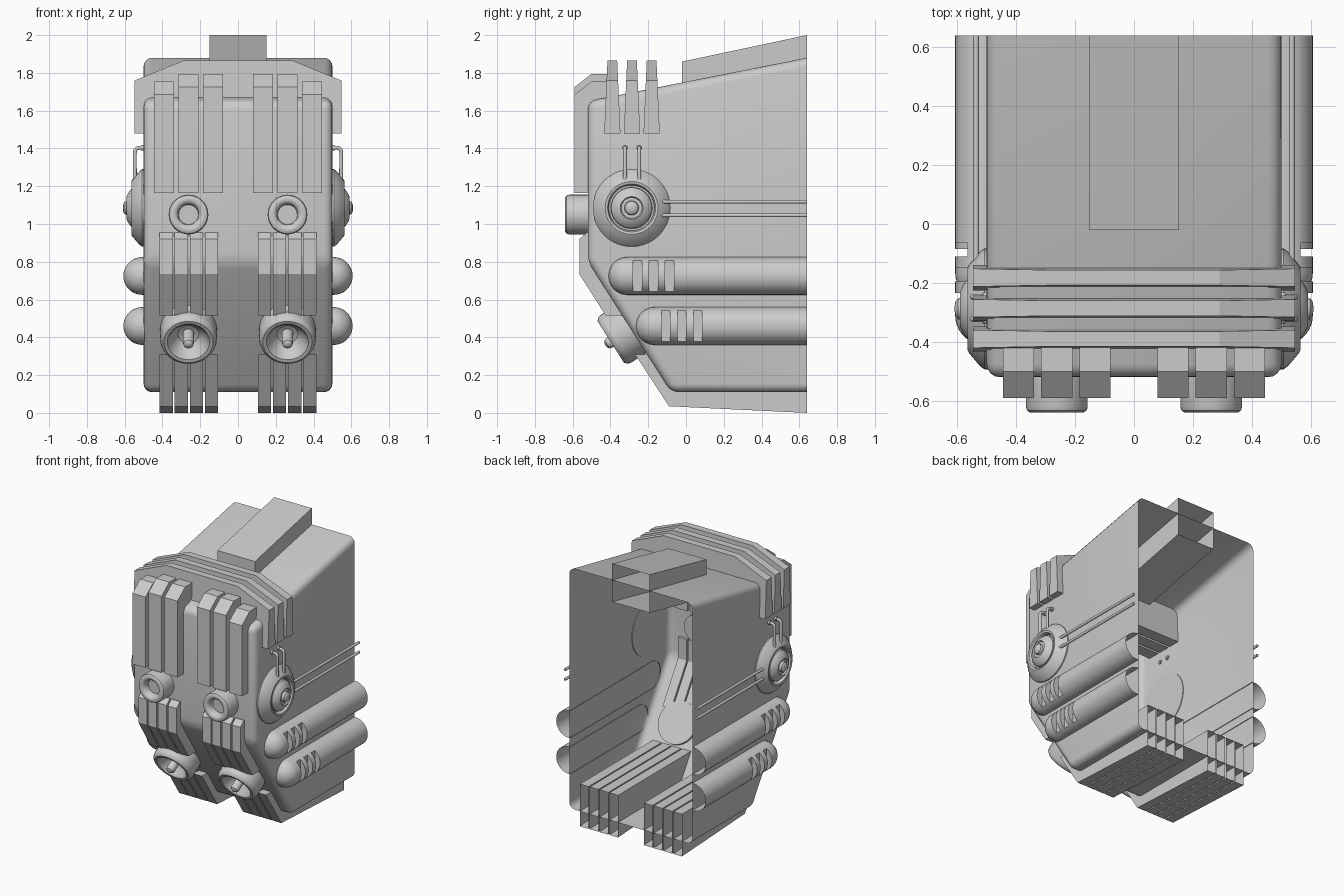
import bpy, bmesh, math
from mathutils import Vector

if "Cube" in bpy.data.objects:
    bpy.data.objects.remove(bpy.data.objects["Cube"])

BACK = 0.64  # open rear plane


def finish(name, bm, angle=None):
    bmesh.ops.recalc_face_normals(bm, faces=bm.faces)
    me = bpy.data.meshes.new(name)
    bm.to_mesh(me)
    bm.free()
    if angle:
        for p in me.polygons:
            p.use_smooth = True
        me.set_sharp_from_angle(angle=math.radians(angle))
    ob = bpy.data.objects.new(name, me)
    bpy.context.collection.objects.link(ob)
    return ob


def prism(name, pts, x0, x1, bevel=0):
    """Side profile (y, z) extruded along x; any rear face is left open."""
    bm = bmesh.new()
    a = [bm.verts.new((x0, y, z)) for y, z in pts]
    b = [bm.verts.new((x1, y, z)) for y, z in pts]
    bm.faces.new(a)
    bm.faces.new(b[::-1])
    n = len(pts)
    for i in range(n):
        j = (i + 1) % n
        bm.faces.new((a[i], b[i], b[j], a[j]))
    bmesh.ops.recalc_face_normals(bm, faces=bm.faces)
    if bevel:
        edges = [e for e in bm.edges if not all(v.co.y > BACK - 0.001 for v in e.verts)]
        bmesh.ops.bevel(bm, geom=edges, offset=bevel, segments=4, profile=0.5, affect='EDGES')
    rear = [f for f in bm.faces if all(v.co.y > BACK - 0.002 for v in f.verts)]
    bmesh.ops.delete(bm, geom=rear, context='FACES')
    return finish(name, bm, 35 if bevel else None)


def lathe(name, profile, origin, axis, seg=40):
    """Revolve (radius, height) points about an axis."""
    bm = bmesh.new()
    rings = []
    for r, h in profile:
        if r == 0:
            rings.append([bm.verts.new((0, 0, h))])
        else:
            rings.append([bm.verts.new((r * math.cos(2 * math.pi * k / seg),
                                        r * math.sin(2 * math.pi * k / seg), h)) for k in range(seg)])
    for a, b in zip(rings, rings[1:]):
        for k in range(seg):
            m = (k + 1) % seg
            q = [a[k % len(a)], a[m % len(a)], b[m % len(b)], b[k % len(b)]]
            bm.faces.new(list(dict.fromkeys(q)))
    ob = finish(name, bm, 35)
    ob.location = origin
    ob.rotation_mode = 'QUATERNION'
    ob.rotation_quaternion = Vector(axis).to_track_quat('Z', 'Y')
    return ob


def pipe(name, pts, r):
    cu = bpy.data.curves.new(name, 'CURVE')
    cu.dimensions = '3D'
    cu.bevel_depth, cu.bevel_resolution, cu.use_fill_caps = r, 3, True
    sp = cu.splines.new('POLY')
    sp.points.add(len(pts) - 1)
    for p, c in zip(sp.points, pts):
        p.co = (*c, 1)
    ob = bpy.data.objects.new(name, cu)
    bpy.context.collection.objects.link(ob)
    bpy.ops.object.select_all(action='DESELECT')
    ob.select_set(True)
    bpy.context.view_layer.objects.active = ob
    bpy.ops.object.convert(target='MESH')


def side_tank(name, s, nose, zc, slots, r=0.1, cx=0.507, flat=0.565):
    """Half-round tank with domed nose; slots are flattened grooves."""
    cut = math.degrees(math.acos((flat - cx) / r))
    angs = sorted([-90 + 10 * i for i in range(19)] + [-cut, cut])
    st = [(nose + r - r * math.cos(math.radians(t)), r * math.sin(math.radians(t)), False)
          for t in (1, 12, 24, 36, 48, 60, 70, 80, 90)]
    for y in slots:
        st += [(y, r, False), (y, r, True), (y + 0.046, r, True), (y + 0.046, r, False)]
    st.append((BACK, r, False))
    bm = bmesh.new()
    rings = []
    for y, rr, groove in st:
        ring = [(0.495, -rr)] + [(cx + rr * math.cos(math.radians(a)), rr * math.sin(math.radians(a)))
                                 for a in angs] + [(0.495, rr)]
        rings.append([bm.verts.new((s * (min(x, flat) if groove else x), y, zc + z)) for x, z in ring])
    bm.faces.new(rings[0])
    for a, b in zip(rings, rings[1:]):
        for k in range(len(a) - 1):
            bm.faces.new((a[k], a[k + 1], b[k + 1], b[k]))
    bmesh.ops.remove_doubles(bm, verts=bm.verts, dist=0.00001)
    finish(name, bm, 35)


# Main shell and roof box
prism("body_shell", [(BACK, 0.11), (-0.08, 0.11), (-0.52, 0.80), (-0.52, 1.65), (BACK, 1.88)], -0.5, 0.5, 0.045)
prism("roof_box", [(BACK, 1.72), (-0.02, 1.58), (-0.02, 1.86), (BACK, 2.0)], -0.152, 0.152)

# Tapered plates crossing the roof
outline = [(-0.547, 1.48), (-0.547, 1.76), (-0.29, 1.865), (0.29, 1.865), (0.547, 1.76), (0.547, 1.48)]
for i, yc in enumerate((-0.39, -0.286, -0.182)):
    bm = bmesh.new()
    sides = [[bm.verts.new((x, yc + d * (0.043 - 0.045 * (z - 1.48)), z)) for x, z in outline] for d in (-1, 1)]
    bm.faces.new(sides[0])
    bm.faces.new(sides[1][::-1])
    for k in range(6):
        j = (k + 1) % 6
        bm.faces.new((sides[0][k], sides[0][j], sides[1][j], sides[1][k]))
    finish(f"roof_plate_{i}", bm)

for s, side in ((1, "right"), (-1, "left")):
    # Upper front bars, the outermost one lower
    for i, xc in enumerate((0.132, 0.262, 0.392)):
        d = 0.04 if i == 2 else 0
        prism(f"upper_bar_{side}_{i}",
              [(-0.59, 1.165), (-0.59, 1.725 - d), (-0.50, 1.795 - d), (-0.41, 1.795 - d),
               (-0.41, 1.70 - d), (-0.50, 1.62), (-0.50, 1.165)], s * xc - 0.053, s * xc + 0.053)

    # Middle bent bars and floor rails, four per side
    for i in range(4):
        xc = s * (0.14 + 0.08 * i)
        prism(f"middle_bar_{side}_{i}",
              [(-0.525, 0.955), (-0.565, 0.92), (-0.565, 0.735), (-0.425, 0.515),
               (-0.32, 0.515), (-0.50, 0.80), (-0.50, 0.955)], xc - 0.035, xc + 0.035)
        prism(f"floor_rail_{side}_{i}",
              [(-0.27, 0.31), (-0.09, 0.035), (BACK, 0.0), (BACK, 0.31)], xc - 0.035, xc + 0.035)

    # Upper round socket
    lathe(f"front_socket_{side}",
          [(0, -0.02), (0.105, -0.02), (0.105, 0.10), (0.101, 0.113), (0.09, 0.12), (0.075, 0.12),
           (0.062, 0.113), (0.055, 0.10), (0.052, 0.07), (0, 0.07)], (s * 0.262, -0.52, 1.05), (0, -1, 0))

    # Lower slanted lamp with centre nub
    lathe(f"lower_lamp_{side}",
          [(0, -0.02), (0.15, -0.02), (0.15, 0.095), (0.145, 0.113), (0.13, 0.126), (0.112, 0.124),
           (0.10, 0.112), (0.092, 0.09), (0.055, 0.05), (0.03, 0.045), (0.03, 0.13), (0.026, 0.148),
           (0.014, 0.157), (0, 0.16)], (s * 0.262, -0.292, 0.443), (0, -0.843, -0.538))

    # Side sensor dish
    lathe(f"side_sensor_{side}",
          [(0, -0.005), (0.205, -0.005), (0.205, 0.008), (0.195, 0.022), (0.15, 0.06), (0.14, 0.065),
           (0.127, 0.062), (0.12, 0.05), (0.12, 0.03), (0.11, 0.03), (0.108, 0.055), (0.095, 0.07),
           (0.075, 0.083), (0.06, 0.09), (0.055, 0.08), (0.038, 0.08), (0.035, 0.098),
           (0.025, 0.106), (0, 0.11)], (s * 0.5, -0.288, 1.085), (s, 0, 0))

    # Cables running back and feed pipes bending into the wall
    for i, z in enumerate((1.118, 1.046)):
        pipe(f"cable_{side}_{i}", [(s * 0.536, -0.14, z), (s * 0.536, BACK, z)], 0.01)
    for i, y in enumerate((-0.323, -0.248)):
        pipe(f"feed_pipe_{side}_{i}",
             [(s * x, y, z) for x, z in ((0.546, 1.22), (0.546, 1.38), (0.543, 1.393),
                                         (0.535, 1.401), (0.522, 1.404), (0.49, 1.404))], 0.01)
        lathe(f"pipe_collar_{side}_{i}", [(0, -0.01), (0.015, -0.01), (0.015, 0.01), (0, 0.015)],
              (s * 0.503, y, 1.404), (s, 0, 0), 16)

    # Side tanks
    side_tank(f"upper_tank_{side}", s, -0.41, 0.725, (-0.28, -0.195, -0.11))
    side_tank(f"lower_tank_{side}", s, -0.265, 0.46, (-0.13, -0.045, 0.04))
